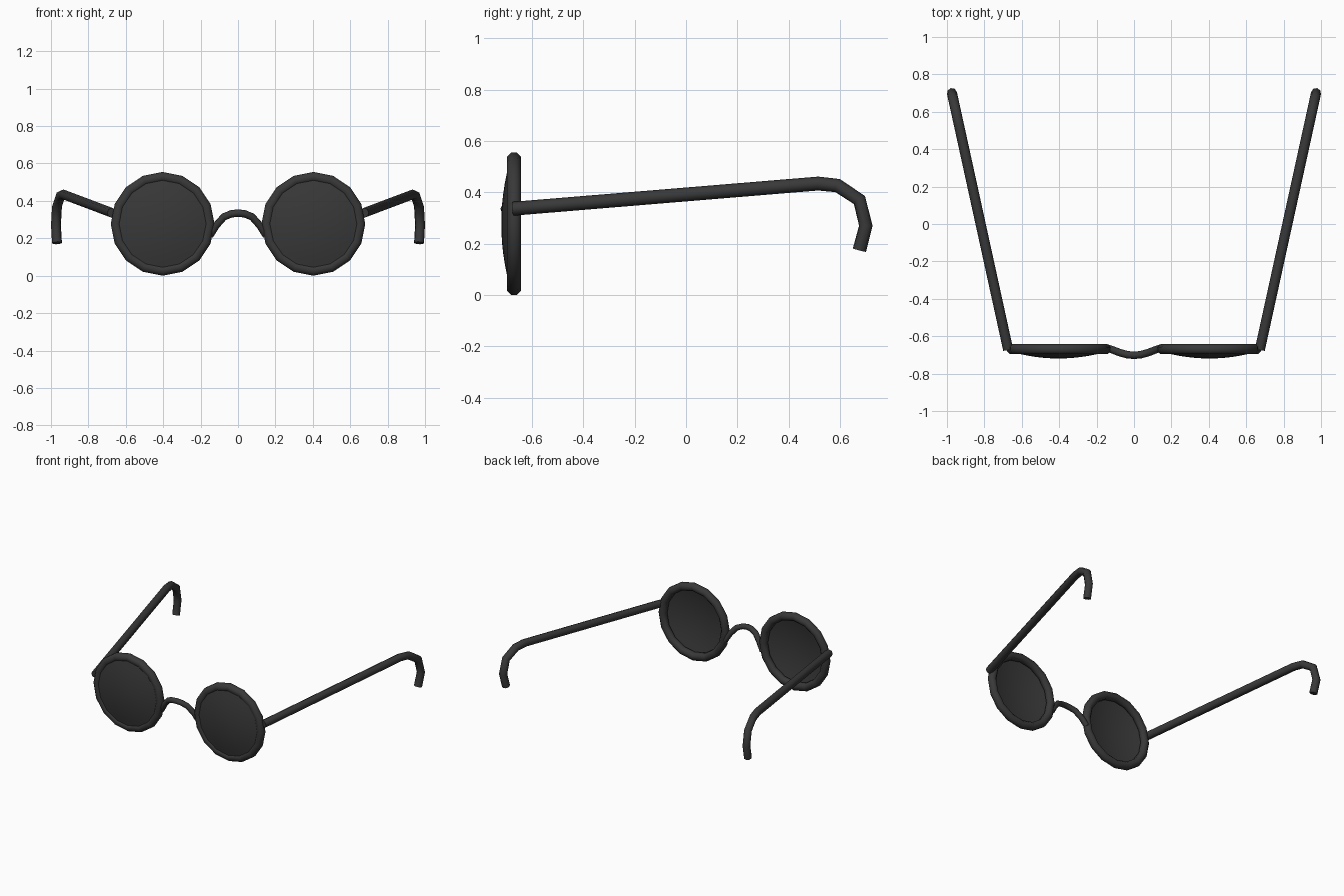
import bpy, bmesh, math
from mathutils import Matrix, Vector

cube = bpy.data.objects.get("Cube")
if cube:
    bpy.data.objects.remove(cube, do_unlink=True)

SIDES = 16
LENS_X, LENS_Z, RIM_Y = 0.403, 0.2775, -0.669

dark = bpy.data.materials.new("charcoal")
dark.use_nodes = True
color = (0.04, 0.04, 0.04, 1)
dark.diffuse_color = color
dark.node_tree.nodes["Principled BSDF"].inputs["Base Color"].default_value = color


def finish(obj):
    """Give the part its colour and smooth shading with crisp caps."""
    obj.data.materials.clear()
    obj.data.materials.append(dark)
    bpy.ops.object.select_all(action="DESELECT")
    obj.select_set(True)
    bpy.context.view_layer.objects.active = obj
    bpy.ops.object.shade_smooth_by_angle(angle=math.radians(60))


def lathe(name, profile, closed, center_x):
    """Spin a (radius, depth) profile around the front-to-back axis."""
    bm = bmesh.new()
    verts = [bm.verts.new((0, y, r)) for r, y in profile]
    pairs = list(zip(verts, verts[1:])) + ([(verts[-1], verts[0])] if closed else [])
    edges = [bm.edges.new(p) for p in pairs]
    bmesh.ops.spin(bm, geom=verts + edges, axis=(0, 1, 0), cent=(0, 0, 0),
                   angle=math.tau, steps=SIDES)
    bmesh.ops.remove_doubles(bm, verts=bm.verts, dist=0.0005)
    bmesh.ops.recalc_face_normals(bm, faces=bm.faces)
    if not closed and sum(f.normal.y for f in bm.faces) > 0:
        bmesh.ops.reverse_faces(bm, faces=bm.faces)
    bm.transform(Matrix.Translation((center_x, 0, LENS_Z)))
    mesh = bpy.data.meshes.new(name)
    bm.to_mesh(mesh)
    bm.free()
    obj = bpy.data.objects.new(name, mesh)
    bpy.context.collection.objects.link(obj)
    finish(obj)


def tube(name, points, radius):
    """Sweep a round section with flat ends along a path."""
    curve = bpy.data.curves.new(name, "CURVE")
    curve.dimensions = "3D"
    curve.bevel_depth = radius
    curve.bevel_resolution = 2
    curve.use_fill_caps = True
    spline = curve.splines.new("POLY")
    spline.points.add(len(points) - 1)
    for p, co in zip(spline.points, points):
        p.co = (*co, 1)
    obj = bpy.data.objects.new(name, curve)
    bpy.context.collection.objects.link(obj)
    bpy.ops.object.select_all(action="DESELECT")
    obj.select_set(True)
    bpy.context.view_layer.objects.active = obj
    bpy.ops.object.convert(target="MESH")
    finish(bpy.context.view_layer.objects.active)


# Octagonal rim section and shallow domed lens section
rim_profile = [(0.2505 + 0.029 * math.cos(a), RIM_Y + 0.029 * math.sin(a))
               for a in (math.tau * (i + 0.5) / 8 for i in range(8))]
lens_profile = [(0.236 * t, -0.719 + 0.031 * t * t) for t in (i / 6 for i in range(7))]

# Temple arm in side profile (depth, height), ending in the ear hook
arm_profile = [(-0.672, 0.336), (0.515, 0.434), (0.59, 0.426),
               (0.675, 0.37), (0.70, 0.27), (0.675, 0.175)]

for side, s in (("left", 1), ("right", -1)):
    lathe(side + "_rim", rim_profile, True, s * LENS_X)
    lathe(side + "_lens", lens_profile, False, s * LENS_X)
    # The arms splay outwards evenly towards the back
    tube(side + "_temple_arm",
         [(s * (0.82 + 0.219 * y), y, z) for y, z in arm_profile], 0.027)

# Arched nose bridge
half = [(0.15, -0.661, 0.215), (0.117, -0.672, 0.268),
        (0.075, -0.688, 0.315), (0.035, -0.699, 0.331)]
bridge = [Vector((-x, y, z)) for x, y, z in half] + [Vector((0, -0.702, 0.335))]
bridge += [Vector(p) for p in reversed(half)]
tube("nose_bridge", bridge, 0.02)
